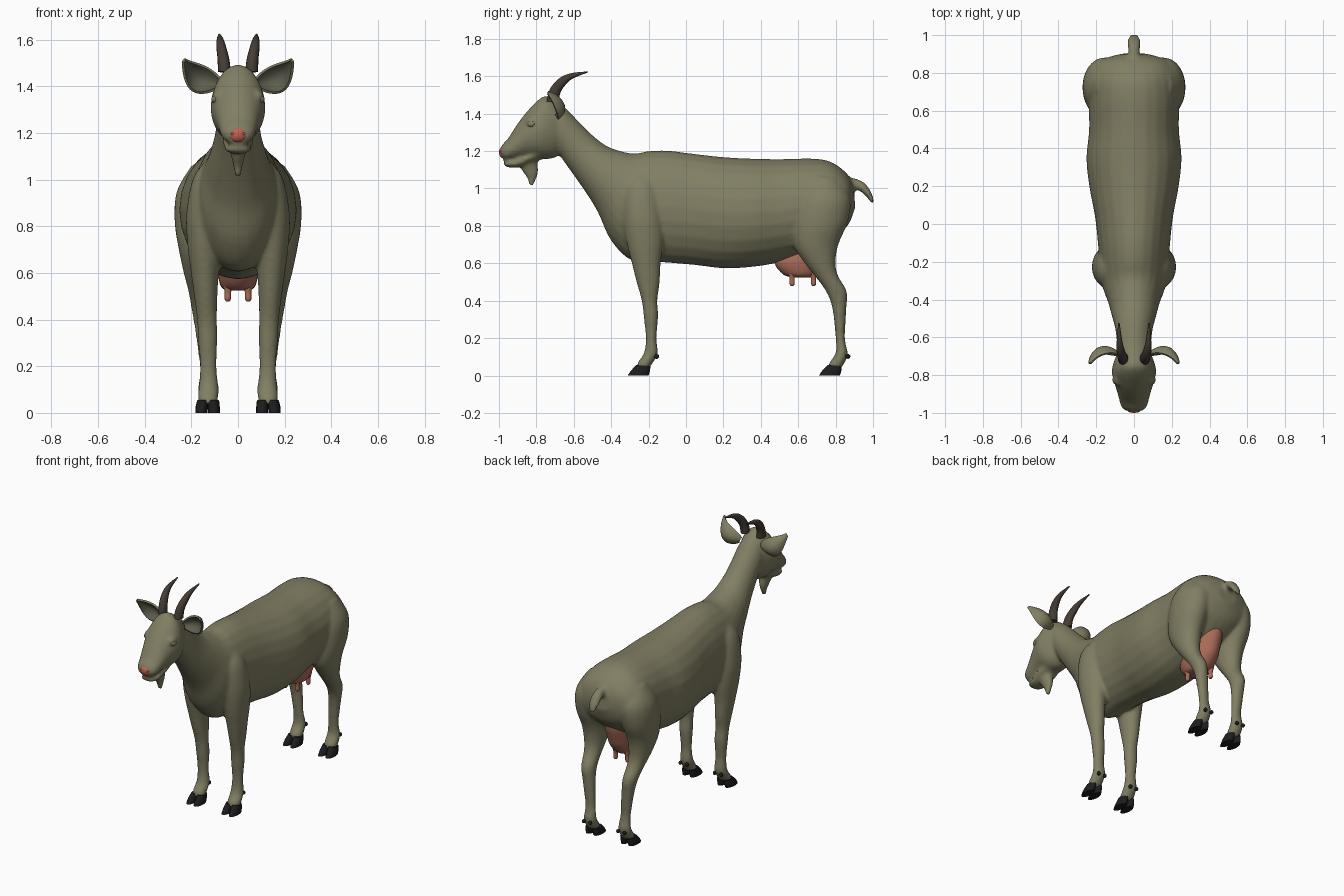
import bpy, bmesh, math
from mathutils import Vector, Matrix


def material(name, rgb):
    m = bpy.data.materials.new(name)
    m.diffuse_color = (*rgb, 1)
    return m


SKIN = material("skin", (0.22, 0.21, 0.125))
EAR_IN = material("inner_ear", (0.11, 0.11, 0.075))
PINK = material("nose_pink", (0.55, 0.12, 0.08))
UDDER = material("udder_pink", (0.40, 0.15, 0.10))
HORN = material("horn", (0.06, 0.045, 0.035))
HOOF = material("hoof", (0.012, 0.012, 0.012))


def loft(bm, rings, side=1, steps=4, n=24):
    """Closed tube; ring = (y1, z1, y2, z2, x, half width): its two ends in the side profile."""
    pts = []
    for i in range(len(rings) - 1):
        p = [rings[max(0, min(len(rings) - 1, i + k))] for k in (-1, 0, 1, 2)]
        for s in range(steps):
            t = s / steps
            pts.append([0.5 * (2 * b + (c - a) * t + (2 * a - 5 * b + 4 * c - d) * t * t
                               + (3 * b - a - 3 * c + d) * t ** 3) for a, b, c, d in zip(*p)])
    pts.append(rings[-1])
    loops = []
    for y1, z1, y2, z2, x, rx in pts:
        loop = []
        for k in range(n):
            c, s = math.cos(2 * math.pi * k / n), math.sin(2 * math.pi * k / n)
            loop.append(bm.verts.new((side * x + rx * c, (y1 + y2) / 2 + s * (y2 - y1) / 2,
                                      (z1 + z2) / 2 + s * (z2 - z1) / 2)))
        loops.append(loop)
    for a, b in zip(loops, loops[1:]):
        for k in range(n):
            bm.faces.new((a[k], a[(k + 1) % n], b[(k + 1) % n], b[k]))
    bm.faces.new(loops[0])
    bm.faces.new(loops[-1])


def ball(bm, loc, size):
    bmesh.ops.create_uvsphere(bm, u_segments=20, v_segments=12, radius=1,
                              matrix=Matrix.Translation(loc) @ Matrix.Diagonal((*size, 1)))


def finish(bm, name, *mats, mods=(), recalc=True):
    if recalc:
        bmesh.ops.recalc_face_normals(bm, faces=bm.faces[:])
    me = bpy.data.meshes.new(name)
    bm.to_mesh(me)
    bm.free()
    ob = bpy.data.objects.new(name, me)
    bpy.context.collection.objects.link(ob)
    for m in mats:
        me.materials.append(m)
    bpy.ops.object.select_all(action='DESELECT')
    ob.select_set(True)
    bpy.context.view_layer.objects.active = ob
    for kind, props in mods:
        mod = ob.modifiers.new(kind.lower(), kind)
        for key, val in props.items():
            setattr(mod, key, val)
        bpy.ops.object.modifier_apply(modifier=mod.name)
    bpy.ops.object.shade_smooth_by_angle(angle=math.radians(50))
    return ob


# Torso and neck, rump to poll
bm = bmesh.new()
loft(bm, [(.905, .90, .895, 1.02, 0, .07), (.87, .81, .86, 1.08, 0, .18), (.80, .74, .78, 1.14, 0, .225),
          (.68, .66, .68, 1.16, 0, .24), (.50, .605, .50, 1.157, 0, .238), (.35, .58, .35, 1.16, 0, .252),
          (.20, .573, .20, 1.168, 0, .237), (.05, .59, .03, 1.187, 0, .207), (-.13, .605, -.10, 1.203, 0, .19),
          (-.29, .615, -.20, 1.20, 0, .18), (-.40, .72, -.27, 1.187, 0, .165), (-.47, .87, -.33, 1.195, 0, .14),
          (-.53, .97, -.42, 1.225, 0, .12), (-.60, 1.07, -.50, 1.285, 0, .10), (-.65, 1.14, -.58, 1.365, 0, .092),
          (-.69, 1.20, -.65, 1.435, 0, .09), (-.73, 1.22, -.70, 1.47, 0, .08)])
# Head, upper muzzle and lower jaw
loft(bm, [(-.66, 1.20, -.69, 1.465, 0, .085), (-.70, 1.165, -.75, 1.495, 0, .105), (-.76, 1.155, -.80, 1.465, 0, .118),
          (-.82, 1.165, -.86, 1.40, 0, .105), (-.87, 1.162, -.905, 1.34, 0, .09), (-.92, 1.155, -.95, 1.27, 0, .078),
          (-.955, 1.15, -.98, 1.237, 0, .068), (-.98, 1.155, -.995, 1.21, 0, .045)])
loft(bm, [(-.74, 1.165, -.74, 1.25, 0, .05), (-.82, 1.14, -.83, 1.20, 0, .065), (-.90, 1.112, -.91, 1.16, 0, .06),
          (-.95, 1.113, -.955, 1.147, 0, .05), (-.975, 1.122, -.975, 1.14, 0, .028)])
# Beard and tail
loft(bm, [(-.89, 1.13, -.80, 1.16, 0, .04), (-.875, 1.09, -.79, 1.115, 0, .03),
          (-.85, 1.055, -.79, 1.08, 0, .022), (-.837, 1.01, -.815, 1.015, 0, .012)])
loft(bm, [(.85, .99, .83, 1.07, 0, .035), (.895, .995, .90, 1.055, 0, .03), (.93, .985, .955, 1.03, 0, .033),
          (.965, .955, .993, .975, 0, .033), (.99, .92, 1.008, .922, 0, .018)])
for s in (1, -1):
    # Front leg
    loft(bm, [(-.30, 1.08, -.17, 1.08, .09, .05), (-.34, 1.0, -.14, 1.0, .115, .08), (-.34, .85, -.12, .85, .132, .09),
              (-.32, .72, -.12, .72, .142, .075), (-.29, .60, -.135, .60, .142, .06), (-.265, .50, -.14, .50, .138, .05),
              (-.237, .40, -.153, .40, .133, .043), (-.227, .32, -.148, .32, .13, .042),
              (-.215, .20, -.158, .20, .128, .036), (-.225, .12, -.15, .12, .126, .042),
              (-.258, .07, -.175, .07, .128, .044), (-.265, .035, -.20, .035, .128, .04)], s)
    # Hind leg
    loft(bm, [(.64, 1.06, .82, 1.06, .12, .08), (.59, .95, .88, .95, .15, .113), (.57, .82, .865, .82, .168, .104),
              (.575, .70, .815, .70, .168, .086), (.635, .60, .80, .60, .166, .067), (.69, .53, .815, .53, .161, .054),
              (.748, .45, .86, .45, .154, .046), (.782, .36, .858, .36, .144, .041), (.80, .20, .85, .20, .13, .035),
              (.80, .12, .865, .12, .128, .042), (.767, .07, .85, .07, .128, .044), (.76, .035, .825, .035, .128, .04)], s)
    # Brow bulge
    ball(bm, (s * .082, -.815, 1.355), (.03, .045, .032))
finish(bm, "body", SKIN, mods=[("REMESH", dict(mode='VOXEL', voxel_size=.0105)),
                               ("SMOOTH", dict(factor=.5, iterations=7))])

# Eyes with a lid ring
bm = bmesh.new()
for s in (1, -1):
    ball(bm, (s * .096, -.825, 1.345), (.018, .024, .018))
finish(bm, "eyes", SKIN)

# Nose pad and nostrils
bm = bmesh.new()
ball(bm, (0, -.972, 1.193), (.04, .028, .034))
finish(bm, "nose", PINK)
bm = bmesh.new()
for s in (1, -1):
    ball(bm, (s * .022, -.990, 1.197), (.009, .007, .006))
finish(bm, "nostrils", UDDER)

# Horns
bm = bmesh.new()
for s in (1, -1):
    loft(bm, [(-.745, 1.465, -.68, 1.46, .058, .028), (-.728, 1.53, -.672, 1.51, .063, .025),
              (-.683, 1.585, -.645, 1.553, .072, .021), (-.62, 1.615, -.605, 1.588, .077, .014),
              (-.525, 1.626, -.525, 1.62, .08, .004)], s, 5, 16)
finish(bm, "horns", HORN)

# Ears: cupped leaves opening forward
for s, name in ((1, "left_ear"), (-1, "right_ear")):
    bm = bmesh.new()
    p0, p1, p2 = Vector((.085, -.69, 1.41)), Vector((.19, -.605, 1.415)), Vector((.228, -.74, 1.508))
    rows = []
    for i in range(13):
        t = i / 12
        c = p0 * (1 - t) ** 2 + p1 * 2 * t * (1 - t) + p2 * t * t
        w = .012 * (1 - t) + .004 + .043 * math.sin(math.pi * t ** .85)
        rows.append([bm.verts.new((s * (c.x - .5 * w * v), c.y - .6 * w * v * v, c.z + .85 * w * v))
                     for v in (j / 4 - 1 for j in range(9))])
    for a, b in zip(rows, rows[1:]):
        for j in range(8):
            f = (a[j], b[j], b[j + 1], a[j + 1])
            bm.faces.new(f if s > 0 else f[::-1])
    finish(bm, name, EAR_IN, SKIN, recalc=False,
           mods=[("SOLIDIFY", dict(thickness=.012, offset=-1, material_offset=1, material_offset_rim=1))])

# Cloven hooves and dewclaws
for dy, name in ((0, "front_hooves"), (1.023, "hind_hooves")):
    bm = bmesh.new()
    for s in (1, -1):
        for k in (1, -1):
            loft(bm, [(-.312 + dy, 0, -.20 + dy, 0, .13 + k * .027, .026),
                      (-.295 + dy, .025, -.193 + dy, .025, .13 + k * .026, .026),
                      (-.265 + dy, .056, -.19 + dy, .05, .128 + k * .023, .024)], s, 3, 16)
            ball(bm, (s * (.127 + k * .024), -.157 + dy, .102), (.011, .013, .013))
    finish(bm, name, HOOF)

# Udder and teats
bm = bmesh.new()
loft(bm, [(.57, .525, .67, .525, 0, .045), (.52, .54, .71, .54, 0, .072), (.475, .60, .765, .60, 0, .088),
          (.51, .66, .79, .66, 0, .088), (.58, .74, .815, .74, 0, .08), (.65, .82, .82, .82, 0, .05)])
for s in (1, -1):
    for y in (.567, .682):
        loft(bm, [(y - .024, .56, y + .024, .56, .042, .024), (y - .014, .52, y + .014, .52, .043, .014),
                  (y - .014, .49, y + .014, .49, .044, .014), (y - .007, .478, y + .007, .478, .044, .007)], s, 3, 14)
finish(bm, "udder", UDDER)
